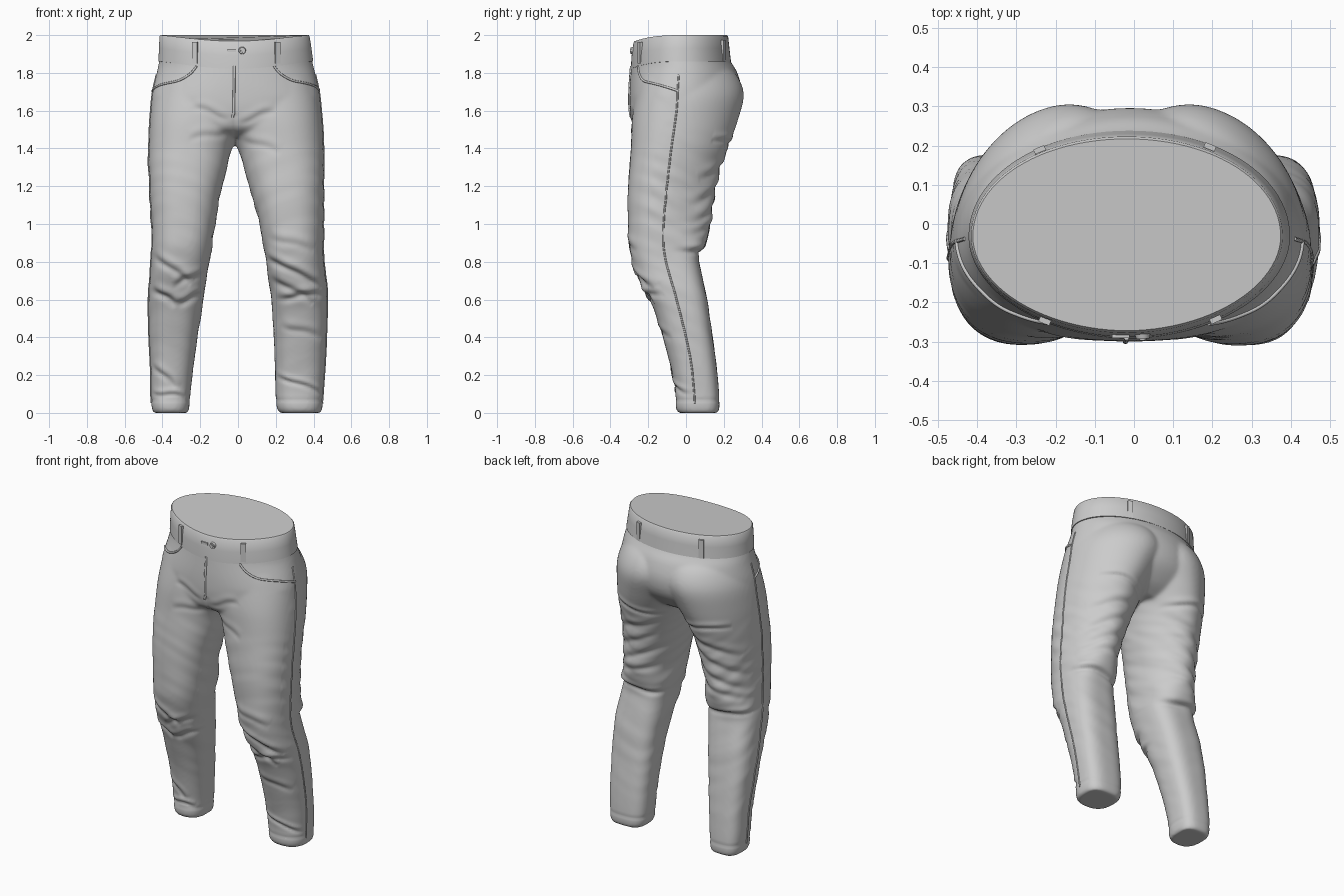
import bpy, bmesh, math
from mathutils import Vector, noise
from mathutils.bvhtree import BVHTree

if "Cube" in bpy.data.objects:
    bpy.data.objects.remove(bpy.data.objects["Cube"])

MID = -0.015  # x of the garment's centre line


def spline_rows(rows, steps):
    """Catmull-Rom interpolation of table rows."""
    out = []
    for i in range(len(rows) - 1):
        a, b, c, d = (rows[max(0, min(len(rows) - 1, i + k))] for k in (-1, 0, 1, 2))
        for s in range(steps):
            t = s / steps
            out.append([0.5 * (2 * q + (r - p) * t + (2 * p - 5 * q + 4 * r - u) * t * t
                               + (3 * q - p - 3 * r + u) * t ** 3) for p, q, r, u in zip(a, b, c, d)])
    return out + [list(rows[-1])]


def loft(bm, rows, shape, n=72, dip=0.0):
    """Closed loft of egg-shaped rings; row = z, front, back, left, right.
    shape(z) gives front power, back power and where the ring is widest."""
    rings = []
    for z, yf, yb, xl, xr in rows:
        pf, pb, frac = shape(z)
        yw = yf + frac * (yb - yf)
        ring = []
        for k in range(n):
            a = 2 * math.pi * k / n
            c, s = math.cos(a), math.sin(a)
            p, h = (pb, yb - yw) if s > 0 else (pf, yw - yf)
            x = (xl + xr) / 2 + (xr - xl) / 2 * math.copysign(abs(c) ** (2 / p), c)
            y = yw + h * math.copysign(abs(s) ** (2 / p), s)
            ring.append(bm.verts.new((x, y, z - dip * (max(0, -y) / 0.28) ** 3)))
        rings.append(ring)
    for r0, r1 in zip(rings, rings[1:]):
        for k in range(n):
            bm.faces.new((r0[k], r0[(k + 1) % n], r1[(k + 1) % n], r1[k]))
    bm.faces.new(rings[0][::-1])
    bm.faces.new(rings[-1])


def leg_shape(z):
    t = max(0, min(1, (z - .8) / .2))
    return 2.4 - .1 * t, 2.9 - 1.05 * t, .54 - .12 * t


def seat_shape(z):
    t = max(0, min(1, (z - 1.68) / .16))
    return 2.2 - .3 * t, 2.0, .42 + .06 * t


def finish(bm, name, angle=40):
    bmesh.ops.recalc_face_normals(bm, faces=bm.faces)
    mesh = bpy.data.meshes.new(name)
    bm.to_mesh(mesh)
    bm.free()
    ob = bpy.data.objects.new(name, mesh)
    bpy.context.collection.objects.link(ob)
    bpy.ops.object.select_all(action='DESELECT')
    ob.select_set(True)
    bpy.context.view_layer.objects.active = ob
    bpy.ops.object.shade_smooth_by_angle(angle=math.radians(angle))
    return ob


# Leg profile: z, front, back, left outer, left inner, right inner, right outer
LEGS = [
    (0.00, -.040, .168, -.447, -.265, .222, .437), (0.03, -.054, .177, -.457, -.258, .205, .447),
    (0.12, -.057, .174, -.462, -.250, .198, .452), (0.25, -.083, .162, -.464, -.235, .195, .461),
    (0.40, -.122, .142, -.470, -.215, .190, .468), (0.55, -.172, .120, -.474, -.190, .180, .473),
    (0.65, -.218, .102, -.472, -.175, .170, .471), (0.75, -.267, .080, -.464, -.160, .155, .461),
    (0.83, -.290, .068, -.457, -.145, .145, .453), (0.90, -.304, .104, -.457, -.135, .130, .451),
    (1.00, -.307, .132, -.459, -.120, .112, .451), (1.15, -.308, .152, -.466, -.095, .072, .453),
    (1.30, -.300, .184, -.472, -.057, .030, .454), (1.42, -.290, .229, -.471, -.024, -.009, .453),
    (1.55, -.286, .275, -.466, .050, -.080, .445), (1.68, -.270, .306, -.450, .120, -.150, .430),
    (1.78, -.250, .273, -.415, .110, -.140, .395), (1.86, -.200, .190, -.370, .050, -.080, .350)]
# Seat profile: z, front, back, left, right
SEAT = [
    (1.46, -.200, .120, -.400, .370), (1.51, -.275, .200, -.462, .442), (1.60, -.297, .276, -.462, .440),
    (1.70, -.299, .296, -.452, .430), (1.80, -.293, .272, -.430, .408), (1.87, -.286, .232, -.416, .391),
    (1.95, -.268, .208, -.402, .370)]

# Trousers: legs and seat fused into one skin
bm = bmesh.new()
legs = spline_rows(LEGS, 5)
loft(bm, [(r[0], r[1], r[2], r[3], r[4]) for r in legs], leg_shape)
loft(bm, [(r[0], r[1], r[2], r[5], r[6]) for r in legs], leg_shape)
loft(bm, spline_rows(SEAT, 5), seat_shape)
trousers = finish(bm, "trousers")
rm = trousers.modifiers.new("fuse", 'REMESH')
rm.mode, rm.voxel_size = 'VOXEL', 0.010
sm = trousers.modifiers.new("soften", 'SMOOTH')
sm.factor, sm.iterations = 0.5, 9
for m in ("fuse", "soften"):
    bpy.ops.object.modifier_apply(modifier=m)

# Cloth folds: x0, z0, x1, z1, depth, width
FRONT = [
    (.12, .84, .44, .66, .012, .018), (.16, .72, .40, .58, .009, .018), (.20, .60, .46, .63, .010, .018),
    (.19, .20, .45, .10, .008, .012), (.22, .46, .44, .40, .005, .018), (.15, .93, .40, .86, .005, .02),
    (-.46, .66, -.33, .57, .012, .018), (-.33, .57, -.17, .63, .010, .018), (-.46, .84, -.25, .68, .009, .018),
    (-.15, .75, -.34, .67, .008, .018), (-.46, .10, -.28, .085, .008, .012), (-.46, .26, -.33, .13, .007, .015),
    (-.04, 1.55, -.24, 1.62, .004, .016), (-.04, 1.48, -.26, 1.45, .004, .018),
    (.00, 1.53, .20, 1.60, .004, .016), (.01, 1.45, .22, 1.38, .004, .018)]
BACK = [
    (.05, 1.40, .38, 1.445, .007, .014), (.06, 1.36, .40, 1.24, .006, .02), (.09, 1.28, .42, 1.10, .006, .02),
    (.10, 1.17, .42, 1.00, .006, .02), (.12, 1.04, .44, .94, .006, .02), (.12, .835, .47, .855, .011, .016)]
BACK += [(2 * MID - a, b + .01, 2 * MID - c, d, e, f) for a, b, c, d, e, f in BACK]


def fold(x, z, f):
    x0, z0, x1, z1, amp, w = f
    dx, dz = x1 - x0, z1 - z0
    L = math.hypot(dx, dz)
    t = ((x - x0) * dx + (z - z0) * dz) / (L * L)
    if t < 0 or t > 1:
        return 0
    d = ((z - z0) * dx - (x - x0) * dz) / L * math.copysign(1, dx)
    if abs(d) > 5 * w:
        return 0
    d += 0.006 * math.sin(t * 7)
    bump = 0.7 * math.exp(-((d - 1.9 * w) / (1.3 * w)) ** 2) - math.exp(-(d / w) ** 2)
    return amp * bump * min(1, 4 * t, 4 * (1 - t) + .3)


moves = []
for v in trousers.data.vertices:
    x, y, z = v.co
    n = v.normal
    side = FRONT if n.y < 0 else BACK
    h = sum(fold(x, z, f) for f in side) * min(1, abs(n.y) * 1.8)
    # crumpling along the outer side, and the stitched hem
    band = max(0, min(1, (z - .1) * 4, (1.5 - z) * 4))
    rough = 1.0 if n.y > -.3 and z > .85 else 0.5
    h += .006 * band * rough * noise.noise(Vector((x * 4, y * 5 + 3, z * 15 - abs(x) * 5 + y * 8)))
    h -= .003 * math.exp(-((z - .068) / .009) ** 2)
    if n.z < -.6 and z < .1:
        h = 0
    # seam groove from the fly down to the crotch
    if 1.42 < z < 1.58 and n.y < 0:
        h -= .005 * math.exp(-((x - MID) / .012) ** 2) * abs(n.y)
    moves.append(n * h)
for v, d in zip(trousers.data.vertices, moves):
    v.co += d
    v.co.z = max(0, v.co.z)
trousers.data.shade_smooth()
trousers.data.update()

# Waistband with its closed top
bm = bmesh.new()
loft(bm, [(1.858, -.276, .225, -.408, .380), (1.861, -.292, .238, -.422, .398), (1.93, -.288, .230, -.418, .389),
          (1.994, -.278, .223, -.416, .379), (2.0, -.272, .217, -.411, .374)],
     lambda z: (1.93, 2.04, .49), 96, dip=.035)
waistband = finish(bm, "waistband")


def tree_of(ob):
    return BVHTree.FromPolygons([v.co for v in ob.data.vertices], [p.vertices for p in ob.data.polygons])


skin, belt = tree_of(trousers), tree_of(waistband)


def seam(name, pts, radius=.005, lift=0.0):
    """Thin raised piping laid on the cloth."""
    cu = bpy.data.curves.new(name, 'CURVE')
    cu.dimensions, cu.bevel_depth, cu.bevel_resolution, cu.use_fill_caps = '3D', radius, 2, True
    path = spline_rows(pts, 10)
    sp = cu.splines.new('POLY')
    sp.points.add(len(path) - 1)
    for p, q in zip(sp.points, path):
        co, nor, _, _ = skin.find_nearest(Vector(q))
        p.co = (*(co + nor * lift), 1)
    bpy.context.collection.objects.link(bpy.data.objects.new(name, cu))


# Side seams and front pocket edges on both sides
SIDE = [(.44, -.04, 1.80), (.46, -.05, 1.6), (.47, -.075, 1.42), (.47, -.10, 1.2), (.47, -.12, .97),
        (.47, -.11, .82), (.48, -.05, .6), (.48, .02, .3), (.47, .045, .05)]
POCKET = [(.20, -.28, 1.84), (.235, -.26, 1.795), (.30, -.23, 1.76), (.39, -.14, 1.735), (.44, -.04, 1.705)]
for label, flip in (("right", False), ("left", True)):
    def place(pts):
        return [(2 * MID - x if flip else x, y, z) for x, y, z in pts]
    seam(label + "_side_seam", place(SIDE))
    seam(label + "_pocket_edge", place(POCKET), .006, .001)

# Fly flap
seam("fly_edge", [(-.02, -.32, 1.84), (-.021, -.32, 1.75), (-.022, -.32, 1.66), (-.023, -.32, 1.56)], .007)


def on_band(name, x, y, z, size, round_shape=False, lift=.003):
    """Small fitting turned to face out of the waistband."""
    co, nor, _, _ = belt.find_nearest(Vector((x, y, z)))
    nor = Vector((nor.x, nor.y, 0)).normalized()
    bm = bmesh.new()
    if round_shape:
        bmesh.ops.create_cone(bm, cap_ends=True, segments=24, radius1=.5, radius2=.42, depth=1)
    else:
        bmesh.ops.create_cube(bm, size=1)
    bmesh.ops.scale(bm, vec=size, verts=bm.verts)
    ob = finish(bm, name)
    ob.location = co + nor * lift
    ob.rotation_euler = nor.to_track_quat('Z', 'Y').to_euler()


# Belt loops, button and buttonhole tab
for i, (x, y, z) in enumerate([(-.24, -.28, 1.91), (.225, -.28, 1.91), (-.265, .25, 1.925), (.215, .25, 1.925)]):
    on_band("belt_loop_%d" % (i + 1), x, y, z, (.03, .115, .014), lift=.001)
on_band("button", .025, -.33, 1.925, (.04, .04, .012), True, .004)
on_band("button_centre", .025, -.33, 1.925, (.02, .02, .012), True, .008)
on_band("buttonhole_tab", -.035, -.33, 1.925, (.045, .014, .008))
